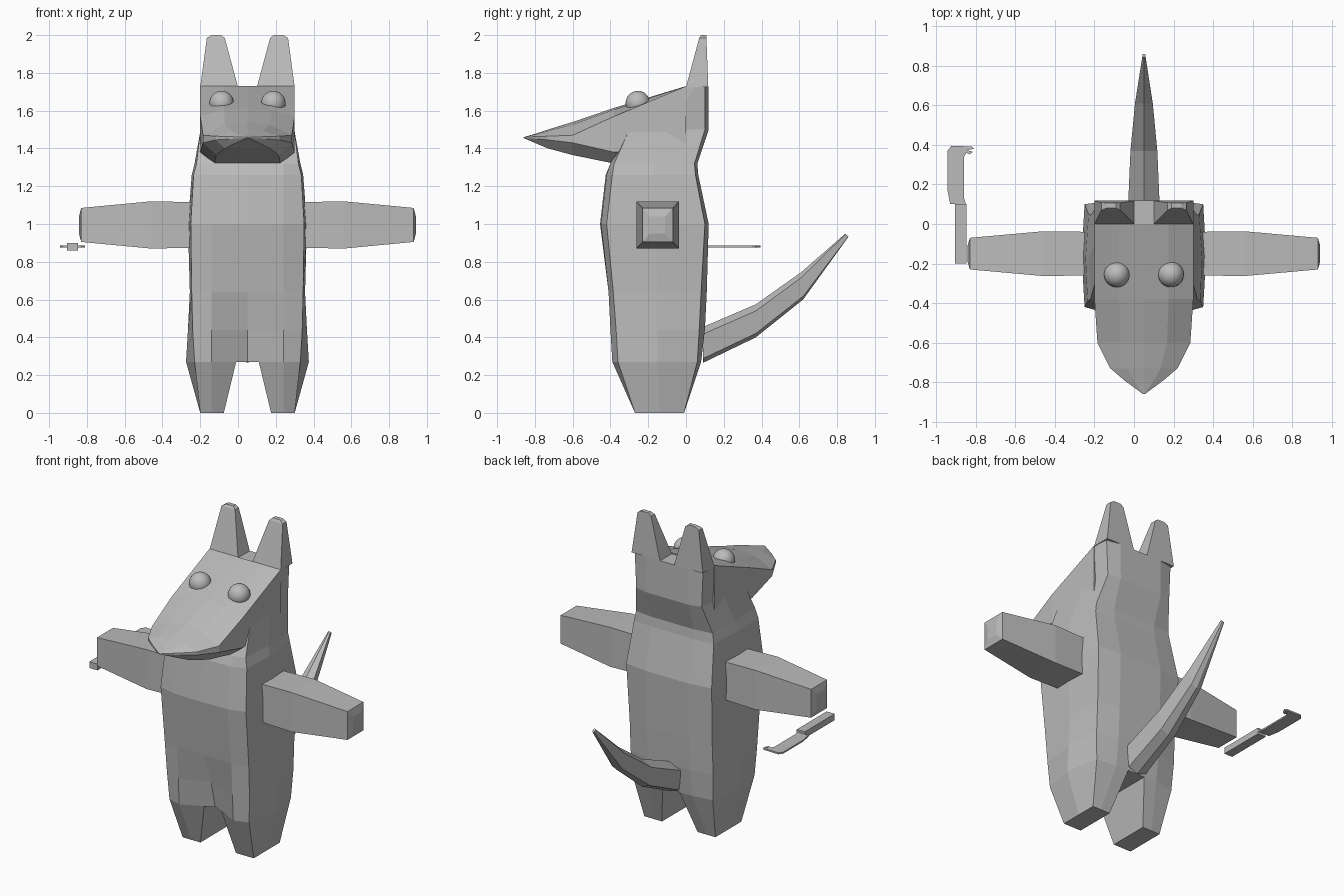
import bpy, bmesh, math

if "Cube" in bpy.data.objects:
    bpy.data.objects.remove(bpy.data.objects["Cube"])

CX = 0.05   # the animal's own mirror plane

grey = bpy.data.materials.new("plain grey")
grey.diffuse_color = (0.5, 0.5, 0.5, 1)
grey.use_nodes = True
grey.node_tree.nodes["Principled BSDF"].inputs["Base Color"].default_value = grey.diffuse_color


def finish(name, bm):
    bmesh.ops.remove_doubles(bm, verts=bm.verts, dist=0.0005)
    bmesh.ops.recalc_face_normals(bm, faces=bm.faces)
    mesh = bpy.data.meshes.new(name)
    bm.to_mesh(mesh)
    bm.free()
    mesh.materials.append(grey)
    ob = bpy.data.objects.new(name, mesh)
    bpy.context.collection.objects.link(ob)
    return ob


def loft(name, rings, side=1):
    """Skin closed rings of points; side=-1 mirrors across the animal's middle."""
    bm = bmesh.new()
    rows = [[bm.verts.new((CX + side * x, y, z)) for x, y, z in r] for r in rings]
    n = len(rows[0])
    for a, b in zip(rows, rows[1:]):
        for i in range(n):
            j = (i + 1) % n
            bm.faces.new((a[i], a[j], b[j], b[i]))
    bm.faces.new(rows[0])
    bm.faces.new(rows[-1])
    return finish(name, bm)


def mirrored(half):
    """Close a half outline whose first and last points lie on the middle."""
    return half + [(-x, y, z) for x, y, z in reversed(half[1:-1])]


# Body: z, half widths (front, side, back), front y (middle, mid, corner), back y (middle, corner)
sections = [
    (0.27, 0.28, 0.325, 0.28, -0.30, -0.39, -0.36, 0.08, 0.06),
    (0.44, 0.29, 0.315, 0.29, -0.34, -0.40, -0.37, 0.10, 0.07),
    (0.64, 0.295, 0.305, 0.29, -0.405, -0.41, -0.385, 0.11, 0.08),
    (1.00, 0.30, 0.315, 0.30, -0.455, -0.45, -0.42, 0.12, 0.10),
    (1.26, 0.285, 0.295, 0.28, -0.425, -0.42, -0.39, 0.065, 0.05),
    (1.32, 0.27, 0.28, 0.27, -0.40, -0.40, -0.38, 0.06, 0.045),
    (1.50, 0.248, 0.248, 0.23, -0.30, -0.30, -0.30, 0.12, 0.10),
    (1.725, 0.246, 0.247, 0.24, 0.00, 0.00, 0.00, 0.118, 0.10),
]
rings = []
for z, wf, ws, wb, f0, f1, f2, b0, b1 in sections:
    rings.append(mirrored([(0, f0, z), (0.19, f1, z), (wf, f2, z),
                           (ws, (f2 + b1) / 2, z), (wb, b1, z),
                           (0.15, b0, z), (0, b0, z)]))
loft("body", rings)

# Head: y, half width, top middle z, top corner z, lower corner z, bottom z
head = [
    (0.00, 0.25, 1.73, 1.73, 1.42, 1.40),
    (-0.38, 0.25, 1.615, 1.57, 1.38, 1.32),
    (-0.60, 0.235, 1.54, 1.47, 1.43, 1.365),
    (-0.73, 0.17, 1.50, 1.465, 1.445, 1.40),
    (-0.79, 0.10, 1.48, 1.463, 1.45, 1.425),
    (-0.86, 0.005, 1.46, 1.459, 1.456, 1.455),
]
loft("head", [mirrored([(0, y, t), (w * 0.5, y, t - (t - c) * 0.2), (w, y, c),
                        (w, y, l), (w * 0.7, y, b), (0, y, b)])
              for y, w, t, c, l, b in head])


def rect(x0, x1, y0, y1, z):
    return [(x0, y0, z), (x1, y0, z), (x1, y1, z), (x0, y1, z)]


for side, tag in ((1, "left"), (-1, "right")):
    # Legs, tapering to square feet
    top = [(0.06, -0.325), (0.19, -0.39), (0.28, -0.36), (0.325, -0.15),
           (0.28, 0.06), (0.15, 0.08), (0.06, 0.08)]
    foot = [(0.125, -0.27), (0.19, -0.27), (0.25, -0.27), (0.25, -0.14),
            (0.25, -0.01), (0.19, -0.01), (0.125, -0.01)]
    loft(tag + "_leg", [[(x, y, 0.27) for x, y in top],
                        [(x, y, 0) for x, y in foot]], side)

    # Ears
    loft(tag + "_ear", [rect(0.05, 0.25, 0.0, 0.118, 1.725),
                        rect(0.12, 0.215, 0.07, 0.108, 1.985),
                        rect(0.14, 0.19, 0.08, 0.107, 2.0)], side)

    # Arms: x, half depth, half height
    arm = [(0.25, 0.11, 0.12), (0.51, 0.113, 0.125),
           (0.88, 0.08, 0.09), (0.892, 0.04, 0.045)]
    loft(tag + "_arm", [[(x, -0.15 + sy * d, 0.995 + sz * h)
                         for sy, sz in ((-1, -1), (1, -1), (1, 1), (-1, 1))]
                        for x, d, h in arm], side)

    # Eyes
    bm = bmesh.new()
    bmesh.ops.create_uvsphere(bm, u_segments=24, v_segments=14, radius=0.065)
    bmesh.ops.translate(bm, verts=bm.verts, vec=(CX + side * 0.137, -0.255, 1.64))
    for f in bm.faces:
        f.smooth = True
    finish(tag + "_eye", bm)

# Tail: upper (y, z), lower (y, z), half width
tail = [((0.09, 0.455), (0.09, 0.265), 0.08), ((0.37, 0.575), (0.37, 0.40), 0.068),
        ((0.61, 0.745), (0.62, 0.60), 0.045), ((0.845, 0.95), (0.86, 0.932), 0.008)]
rings = []
for (ya, za), (yb, zb), w in tail:
    d = (za - zb) * 0.2
    rings.append(mirrored([(0, ya, za), (w, ya, za - d),
                           (w * 0.8, yb, zb + d * 0.6), (0, yb, zb)]))
loft("tail", rings)


def plate(name, outline, z0, z1):
    bm = bmesh.new()
    face = bm.faces.new([bm.verts.new((x, y, z0)) for x, y in outline])
    ext = bmesh.ops.extrude_face_region(bm, geom=[face], use_keep_orig=True)
    new = [v for v in ext["geom"] if isinstance(v, bmesh.types.BMVert)]
    bmesh.ops.translate(bm, verts=new, vec=(0, 0, z1 - z0))
    return finish(name, bm)


# Hand tool with a hooked blade
plate("tool_handle", [(-0.905, -0.2), (-0.848, -0.2), (-0.848, 0.1), (-0.905, 0.1)], 0.86, 0.9)
plate("tool_blade", [(-0.93, 0.1), (-0.85, 0.1), (-0.86, 0.13), (-0.86, 0.34),
                     (-0.848, 0.36), (-0.83, 0.352), (-0.815, 0.365), (-0.845, 0.374),
                     (-0.81, 0.38), (-0.82, 0.392), (-0.925, 0.395), (-0.943, 0.37),
                     (-0.943, 0.17)], 0.875, 0.885)
